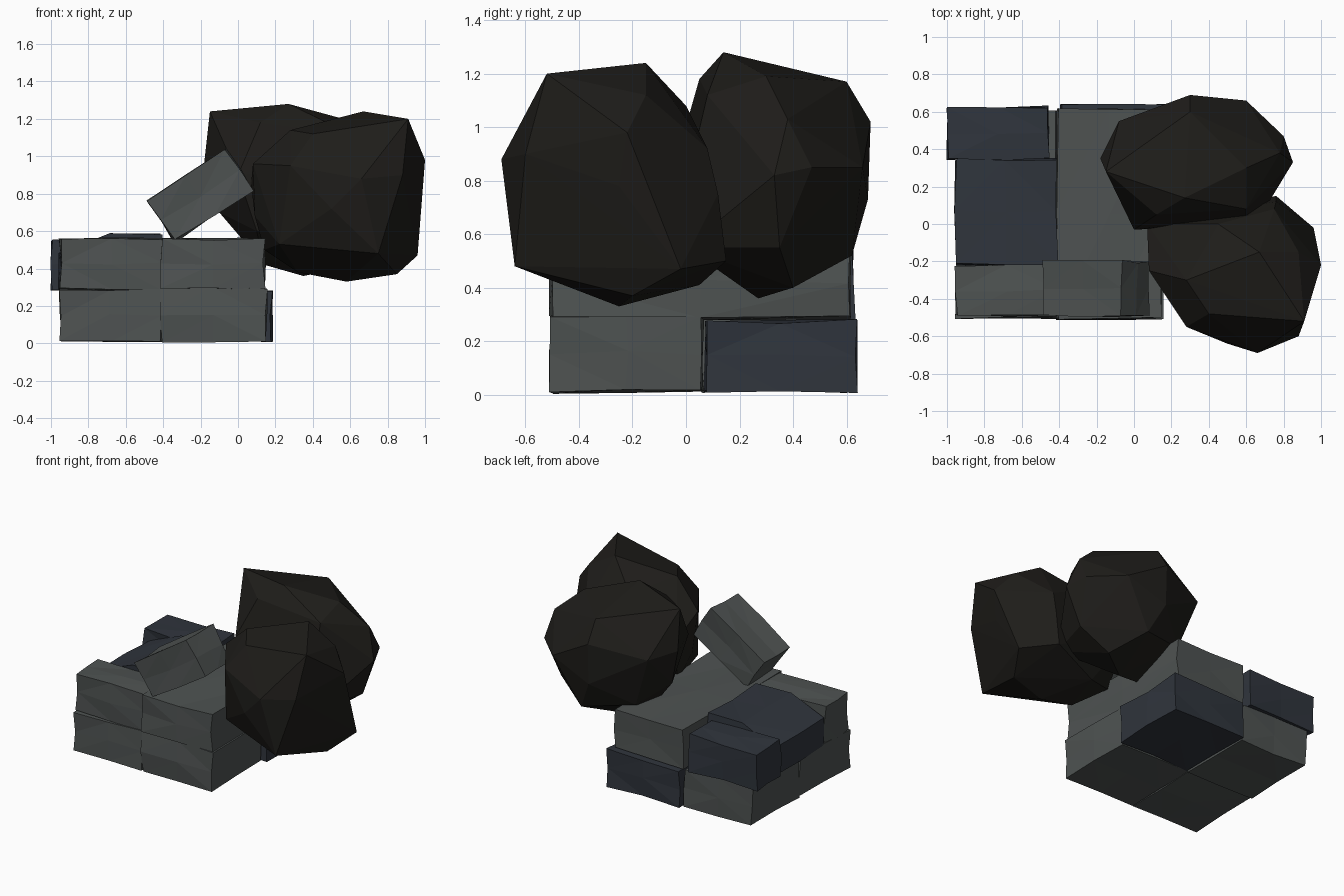
import bpy, bmesh, math, random
from mathutils import Vector, Matrix

random.seed(4)


def material(name, rgb):
    m = bpy.data.materials.new(name)
    m.diffuse_color = (*rgb, 1)
    return m


grey = material("grey_stone", (0.077, 0.086, 0.084))
blue = material("blue_slate", (0.029, 0.035, 0.046))
dark = material("dark_rock", (0.013, 0.012, 0.010))


def finish(name, bm, mat):
    bmesh.ops.recalc_face_normals(bm, faces=bm.faces)
    me = bpy.data.meshes.new(name)
    bm.to_mesh(me)
    bm.free()
    me.materials.append(mat)
    ob = bpy.data.objects.new(name, me)
    bpy.context.collection.objects.link(ob)
    return ob


# Rough-cut brick filling the given extents; slope lowers the top on the -x side
def brick(name, x, y, z, mat, tilt=0, slope=0):
    bm = bmesh.new()
    bmesh.ops.create_cube(bm, size=1)
    size = Vector((x[1] - x[0], y[1] - y[0], z[1] - z[0]))
    centre = Vector((sum(x), sum(y), sum(z))) / 2
    bmesh.ops.scale(bm, vec=size, verts=bm.verts)
    bmesh.ops.subdivide_edges(bm, edges=bm.edges[:], cuts=1, use_grid_fill=True)
    for v in bm.verts:
        if v.co.z > 0.05 and v.co.x < -0.1:
            v.co.z -= slope
        v.co += Vector([random.uniform(-0.009, 0.009) for _ in range(3)])
    bmesh.ops.triangulate(bm, faces=bm.faces)
    ob = finish(name, bm, mat)
    ob.matrix_world = Matrix.Translation(centre) @ Matrix.Rotation(math.radians(tilt), 4, 'Y')
    return ob


# Faceted boulder wrapped around a few key corners
def boulder(name, corners):
    bm = bmesh.new()
    for c in corners:
        bm.verts.new(c)
    res = bmesh.ops.convex_hull(bm, input=bm.verts)
    loose = {g for k in ("geom_interior", "geom_unused") for g in res[k]
             if isinstance(g, bmesh.types.BMVert)}
    bmesh.ops.delete(bm, geom=list(loose), context='VERTS')
    return finish(name, bm, dark)


# Bottom course
low = (0.015, 0.287)
brick("lower_front_left_brick", (-0.95, -0.41), (-0.50, 0.06), low, grey)
brick("lower_front_right_brick", (-0.41, 0.15), (-0.505, 0.06), (0.012, 0.30), grey)
brick("lower_back_left_brick", (-0.95, -0.41), (0.06, 0.60), low, grey)
brick("lower_back_right_brick", (-0.39, 0.18), (0.07, 0.64), (0.01, 0.275), blue)

# Top course
high = (0.287, 0.56)
brick("upper_front_left_brick", (-0.95, -0.41), (-0.49, -0.22), high, grey)
brick("upper_long_brick", (-0.41, 0.14), (-0.505, 0.61), high, grey)
brick("upper_middle_left_brick", (-0.955, -0.41), (-0.215, 0.345), (0.29, 0.58), blue, slope=0.10)
brick("upper_back_left_brick", (-0.995, -0.455), (0.345, 0.625), (0.287, 0.55), blue)

# Brick leaning against the boulders
brick("leaning_brick", (-0.45, 0.05), (-0.49, -0.20), (0.66, 0.92), grey, tilt=-33)

# Boulders
boulder("back_boulder", [
    (-0.15, 0.28, 1.24), (0.27, 0.14, 1.28), (0.60, 0.30, 1.19), (0.30, 0.60, 1.17),
    (0.12, 0.05, 1.18), (0.60, 0.08, 1.12), (0.78, 0.38, 1.03),
    (-0.18, 0.35, 0.97), (-0.08, 0.55, 0.95), (0.30, 0.69, 1.02), (0.60, 0.66, 0.85),
    (0.30, 0.68, 0.73), (0.80, 0.47, 0.85), (0.85, 0.33, 0.82), (0.60, 0.04, 0.95),
    (0.0, -0.03, 0.90), (-0.10, 0.30, 0.70), (0.05, 0.50, 0.58), (0.40, 0.62, 0.52),
    (0.75, 0.35, 0.55), (0.14, 0.20, 0.42), (0.35, 0.27, 0.36), (0.55, 0.40, 0.40),
    (0.10, 0.0, 0.60), (0.65, 0.0, 0.55)])
boulder("front_boulder", [
    (0.28, -0.30, 1.14), (0.67, -0.15, 1.24), (0.91, -0.52, 1.20), (0.40, -0.48, 1.12),
    (0.88, -0.15, 1.12), (0.45, 0.0, 1.08),
    (0.08, -0.25, 0.96), (0.07, 0.0, 0.85), (0.28, -0.55, 0.95), (0.66, -0.69, 0.88),
    (0.88, -0.60, 0.90), (1.0, -0.22, 0.98), (0.96, -0.25, 0.78), (0.75, 0.08, 0.92),
    (0.50, -0.64, 0.72), (0.75, -0.64, 0.48), (0.22, -0.45, 0.53), (0.09, -0.20, 0.68),
    (0.96, -0.02, 0.47), (0.76, 0.15, 0.50), (0.85, -0.20, 0.37), (0.58, -0.25, 0.33),
    (0.32, -0.25, 0.38), (0.14, -0.10, 0.50), (0.40, 0.05, 0.41), (0.76, 0.12, 0.75)])
